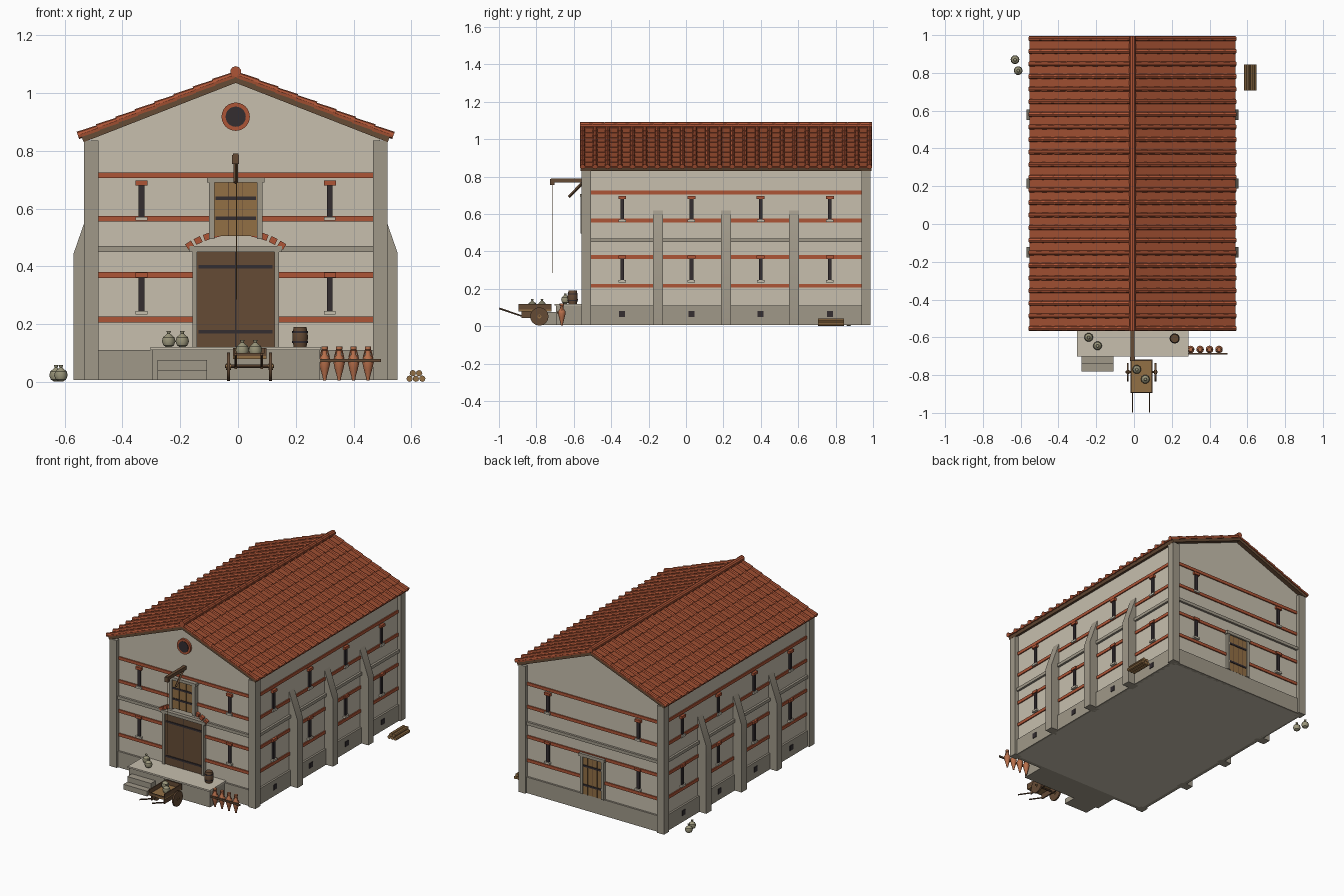
import bpy, bmesh, math
from mathutils import Matrix, Vector

if "Cube" in bpy.data.objects:
    bpy.data.objects.remove(bpy.data.objects["Cube"])

def material(name, rgb):
    m = bpy.data.materials.new(name)
    m.diffuse_color = (*rgb, 1)
    m.use_nodes = True
    m.node_tree.nodes["Principled BSDF"].inputs["Base Color"].default_value = m.diffuse_color
    return m

PLASTER = material("plaster", (.57, .52, .42))
STONE = material("stone", (.35, .315, .25))
BRICK = material("brick", (.42, .09, .037))
TILE = material("roof_tile", (.34, .075, .03))
DARKWOOD = material("dark_wood", (.13, .07, .036))
WOOD = material("wood", (.29, .16, .06))
IRON = material("iron", (.033, .026, .03))
CLAY = material("clay", (.48, .16, .07))
SACK = material("sackcloth", (.33, .31, .2))

CX, CY, HX, HY, Z0 = -.008, .214, .5, .748, .006
parts = {}

def part(name, mat):
    """Mesh collecting every piece of one kind."""
    if name not in parts:
        parts[name] = (bmesh.new(), mat)
    return parts[name][0]

def box(name, mat, lo, hi, M=Matrix()):
    lo, hi = Vector(lo), Vector(hi)
    T = Matrix.Translation((lo + hi) / 2) @ Matrix.Diagonal((*(hi - lo), 1))
    bmesh.ops.create_cube(part(name, mat), size=1, matrix=M @ T)

def rod(name, mat, a, b, r1, r2=None, n=8):
    a, b = Vector(a), Vector(b)
    M = Matrix.Translation((a + b) / 2) @ (b - a).to_track_quat('Z', 'Y').to_matrix().to_4x4()
    bmesh.ops.create_cone(part(name, mat), cap_ends=True, segments=n, radius1=r1,
                          radius2=r1 if r2 is None else r2, depth=(b - a).length, matrix=M)

def lathe(name, mat, at, profile, n=12):
    bm, rings = part(name, mat), []
    for r, z in profile:
        rings.append([bm.verts.new((at[0] + r * math.cos(t), at[1] + r * math.sin(t), at[2] + z))
                      for t in (2 * math.pi * i / n for i in range(n))])
    for p, q in zip(rings, rings[1:]):
        for i in range(n):
            j = (i + 1) % n
            bm.faces.new((p[i], p[j], q[j], q[i]))
    bm.faces.new(rings[0][::-1])
    bm.faces.new(rings[-1])

def prism(name, mat, pts, depth):
    """Extrude a closed outline along a vector."""
    bm = part(name, mat)
    f = bm.faces.new([bm.verts.new(p) for p in pts])
    new = bmesh.ops.extrude_face_region(bm, geom=[f])['geom']
    bmesh.ops.translate(bm, vec=depth, verts=[v for v in new if isinstance(v, bmesh.types.BMVert)])

# Wall frames: local x runs along the wall, -y points outward
def wall(angle, dist):
    return Matrix.Translation((CX, CY, 0)) @ Matrix.Rotation(angle, 4, 'Z') @ Matrix.Translation((0, -dist, 0))

FRONT, BACK = wall(0, HY), wall(math.pi, HY)
RIGHT, LEFT = wall(math.pi / 2, HX), wall(-math.pi / 2, HX)

def plate(name, mat, W, u0, u1, z0, z1, out, inner=-.01):
    box(name, mat, (u0, -out, z0), (u1, -inner, z1), W)

# Gabled body
PITCH = math.atan(.39)
APEX = 1.035
EAVE = APEX - HX * .39
y0 = CY - HY
prism("walls", PLASTER, [(CX - HX, y0, Z0), (CX + HX, y0, Z0), (CX + HX, y0, EAVE),
                         (CX, y0, APEX), (CX - HX, y0, EAVE)], (0, 2 * HY, 0))

# Corner piers
for sx in (-1, 1):
    for sy in (-1, 1):
        x, y = CX + sx * HX, CY + sy * HY
        box("corner_pier", STONE, (x - .025, y - .025, Z0), (x + .025, y + .025, .835))

# Plinth, courses and slit windows on each wall
for W, half, slits in ((FRONT, HX, (-.326, .326)), (BACK, HX, (-.326, .326)),
                       (RIGHT, HY, (-.555, -.185, .185, .555)), (LEFT, HY, (-.555, -.185, .185, .555))):
    plate("plinth", STONE, W, -half, half, Z0, .11, .012)
    plate("string_course", STONE, W, -half, half, .45, .47, .014)
    for z in (.206, .36, .555, .705):
        plate("brick_band", BRICK, W, -half, half, z, z + .02, .007)
    for u in slits:
        for z0, z1 in ((.24, .362), (.565, .68)):
            plate("slit_window", IRON, W, u - .01, u + .01, z0, z1, .009)
            plate("slit_lintel", BRICK, W, u - .021, u + .021, z1, z1 + .017, .016)
            plate("slit_sill", PLASTER, W, u - .02, u + .02, z0 - .007, z0 + .006, .016)
        if half == HY:
            plate("vent", IRON, W, u - .016, u + .016, .048, .081, .016)

# Sloping buttresses
for s in (-1, 1):
    for y in (-.15, .214, .578):
        outline = [(.48, Z0), (.561, Z0), (.561, .445), (.5, .62), (.48, .62)]
        prism("buttress", STONE, [(CX + s * x, y - .027, z) for x, z in outline], (0, .054, 0))

# Main door with jambs and lintel
plate("main_door", DARKWOOD, FRONT, -.134, .134, .11, .45, .013)
plate("door_seam", IRON, FRONT, -.002, .002, .12, .45, .0145)
for z in (.393, .168):
    plate("door_strap", IRON, FRONT, -.128, .128, z, z + .012, .017)
for s in (-1, 1):
    u = s * .142
    plate("door_jamb", STONE, FRONT, u - .008, u + .008, .11, .45, .022)
plate("door_lintel", STONE, FRONT, -.16, .16, .45, .47, .024)

# Relieving arch of tilted bricks
for i in range(-5, 6):
    a = i * .112
    M = FRONT @ Matrix.Translation((.3 * math.sin(a), 0, .232 + .3 * math.cos(a) - .013)) @ Matrix.Rotation(a, 4, 'Y')
    box("relieving_arch", BRICK, (-.012, -.02, -.011), (.012, .01, .011), M)

# Loading hatch
plate("hatch", WOOD, FRONT, -.073, .073, .505, .69, .024)
for u in (-.025, .025):
    plate("hatch_seam", DARKWOOD, FRONT, u - .001, u + .001, .505, .69, .025)
for z in (.56, .63):
    plate("hatch_strap", IRON, FRONT, -.07, .07, z, z + .012, .027)
for s in (-1, 1):
    u = s * .083
    plate("hatch_jamb", STONE, FRONT, u - .01, u + .01, .495, .695, .03)
plate("hatch_lintel", STONE, FRONT, -.1, .1, .69, .708, .033)

# Rear door
plate("rear_door", WOOD, BACK, -.068, .068, .11, .355, .013)
for u in (-.034, 0, .034):
    plate("rear_door_seam", DARKWOOD, BACK, u - .0015, u + .0015, .11, .355, .0145)
for z in (.165, .29):
    plate("rear_door_strap", IRON, BACK, -.065, .065, z, z + .012, .017)
for s in (-1, 1):
    u = s * .076
    plate("rear_door_jamb", STONE, BACK, u - .009, u + .009, .11, .36, .02)
plate("rear_door_lintel", STONE, BACK, -.092, .092, .355, .375, .024)

# Round gable opening
yw = CY - HY
rod("oculus_ring", BRICK, (CX, yw + .01, .918), (CX, yw - .014, .918), .049, n=24)
rod("oculus_opening", IRON, (CX, yw + .01, .918), (CX, yw - .017, .918), .035, n=24)

# Roof: boarding, stepped pan tiles and cover tiles on each slope
ROWS, LEN, HALF = 8, .575, .781
for turn in (0, math.pi):
    M = Matrix.Translation((CX, CY, APEX)) @ Matrix.Rotation(turn, 4, 'Z') @ Matrix.Rotation(PITCH, 4, 'Y')
    box("roof_boards", DARKWOOD, (-.008, -HALF + .004, 0), (.565, HALF - .004, .02), M)
    step = LEN / ROWS
    for r in range(ROWS):
        T = M @ Matrix.Translation((r * step, 0, .02)) @ Matrix.Rotation(-.04, 4, 'Y')
        box("pan_tiles", TILE, (-.004, -HALF, -.003), (step, HALF, .006), T)
        for i in range(24):
            y = -.767 + i * 1.534 / 23
            rod("cover_tiles", BRICK, M @ Vector((r * step - .003, y, .027)),
                M @ Vector(((r + 1) * step, y, .029)), .011, .0135)
for i in range(24):
    y = CY - HALF + i * 2 * HALF / 24
    rod("ridge_tiles", BRICK, (CX, y, 1.074), (CX, y + 2 * HALF / 24, 1.074), .019, .0165, 10)

# Hoist
box("hoist_beam", DARKWOOD, (CX - .01, -.722, .768), (CX + .01, -.52, .79))
rod("hoist_brace", DARKWOOD, (CX, -.627, .69), (CX, -.545, .775), .008, n=4)
box("hoist_pulley", DARKWOOD, (CX - .012, -.726, .755), (CX + .012, -.704, .786))
rod("hoist_rope", WOOD, (CX + .003, -.715, .285), (CX + .003, -.715, .765), .0022, n=6)

# Loading platform and steps
box("platform", STONE, (-.298, -.695, Z0), (.284, -.53, .11))
box("platform_slab", PLASTER, (-.303, -.702, .11), (.288, -.53, .12))
box("steps", STONE, (-.278, -.742, Z0), (-.108, -.68, .075))
box("steps", STONE, (-.278, -.782, Z0), (-.108, -.74, .04))

# Tied sacks
SACK_SHAPE = [(.008, 0), (.018, .006), (.0235, .02), (.02, .034), (.008, .044), (.005, .047), (.008, .056)]
for at in ((-.24, -.6, .12), (-.193, -.645, .12), (-.63, .87, .002), (-.613, .812, .002),
           (.015, -.77, .089), (.06, -.822, .089)):
    lathe("sack", SACK, at, SACK_SHAPE, 10)

# Barrel with hoops
lathe("barrel", DARKWOOD, (.215, -.606, .12), [(.022, 0), (.026, .02), (.027, .035), (.026, .05), (.022, .07)])
for z in (.135, .17):
    rod("barrel_hoop", IRON, (.215, -.606, z), (.215, -.606, z + .006), .0272, n=12)

# Storage jars with rail
JAR = [(.005, .004), (.008, .02), (.015, .045), (.02, .068), (.019, .08), (.009, .094), (.008, .108), (.011, .112), (.011, .122)]
for x in (.3, .35, .4, .45):
    lathe("storage_jar", CLAY, (x, -.664, 0), JAR)
    for s in (-1, 1):
        rod("jar_handle", CLAY, (x + s * .009, -.664, .11), (x + s * .016, -.664, .084), .0025, n=5)
box("jar_rail", DARKWOOD, (.264, -.69, .069), (.495, -.682, .08))

# Handcart
box("cart_floor", WOOD, (-.018, -.895, .08), (.098, -.718, .09))
for x in (-.018, .092):
    box("cart_side", DARKWOOD, (x, -.895, .08), (x + .006, -.718, .118))
box("cart_end", DARKWOOD, (-.018, -.724, .08), (.098, -.718, .118))
box("cart_end", DARKWOOD, (-.018, -.895, .08), (.098, -.889, .1))
rod("cart_axle", DARKWOOD, (-.045, -.784, .054), (.125, -.784, .054), .006)
for x in (-.033, .113):
    rod("cart_wheel", DARKWOOD, (x - .005, -.784, .052), (x + .005, -.784, .052), .049, n=16)
    rod("wheel_hub", WOOD, (x - .008, -.784, .052), (x + .008, -.784, .052), .011)
for x in (-.008, .082):
    rod("cart_shaft", DARKWOOD, (x, -.998, .095), (x, -.865, .05), .0045, n=6)
    box("cart_bolster", DARKWOOD, (x - .004, -.88, .045), (x + .004, -.75, .08))

# Log pile
for x, z in ((.594, .011), (.616, .011), (.638, .011), (.605, .03), (.627, .03)):
    rod("logs", WOOD, (x, .706, z), (x, .845, z), .011)

# Turn every collected mesh into an object
for name, (bm, mat) in parts.items():
    bmesh.ops.recalc_face_normals(bm, faces=bm.faces)
    me = bpy.data.meshes.new(name)
    bm.to_mesh(me)
    bm.free()
    me.materials.append(mat)
    me.shade_smooth()
    me.set_sharp_from_angle(angle=math.radians(35))
    bpy.context.collection.objects.link(bpy.data.objects.new(name, me))
